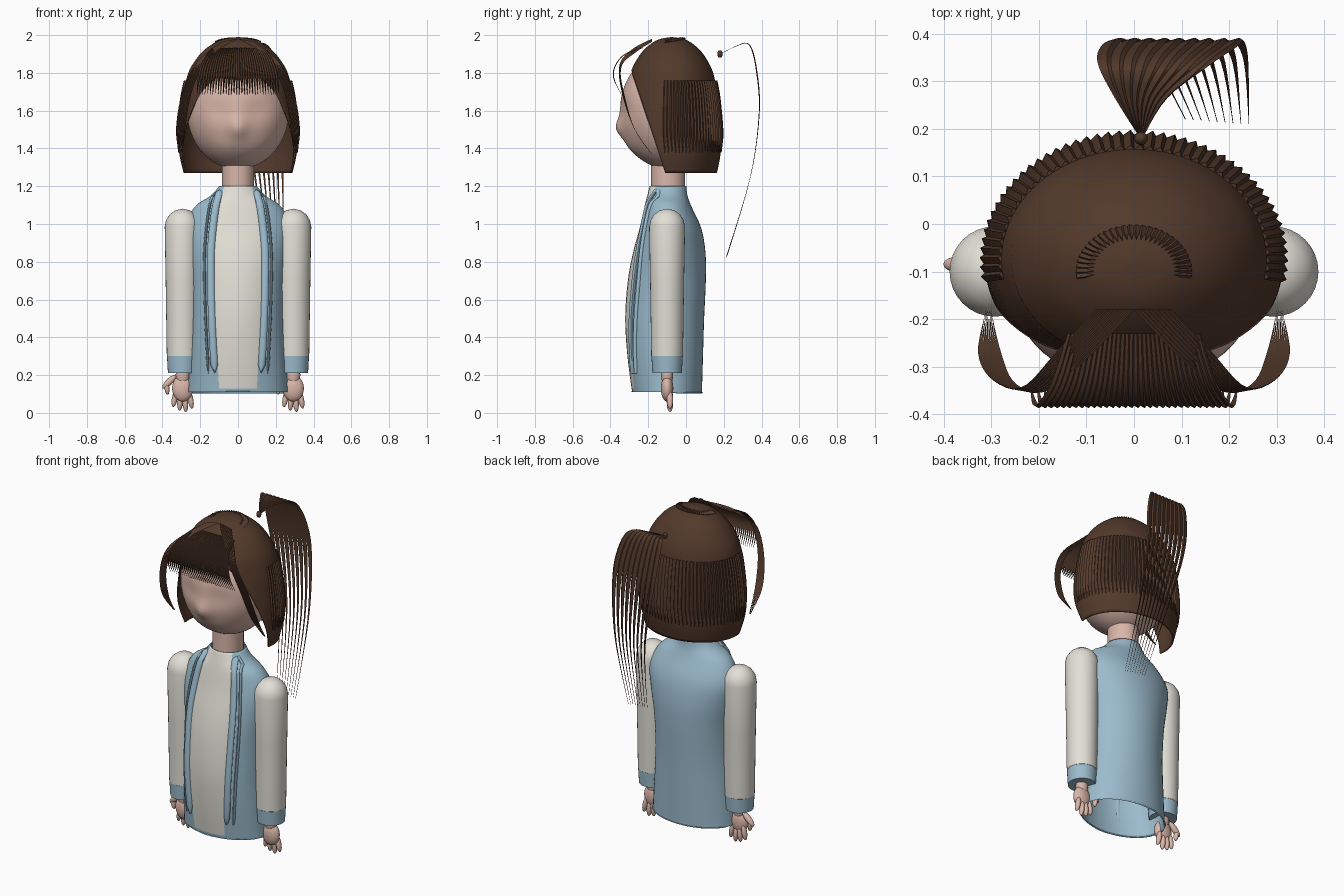
import bpy, bmesh, math
from mathutils import Vector

cube = bpy.data.objects.get("Cube")
if cube:
    bpy.data.objects.remove(cube)


def material(name, rgb):
    m = bpy.data.materials.new(name)
    m.use_nodes = True
    m.diffuse_color = (*rgb, 1)
    node = next(n for n in m.node_tree.nodes if n.type == 'BSDF_PRINCIPLED')
    node.inputs["Base Color"].default_value = (*rgb, 1)
    node.inputs["Roughness"].default_value = 0.7
    return m


HAIR = material("brown hair", (0.085, 0.041, 0.024))
SKIN = material("skin", (0.70, 0.47, 0.40))
BLUE = material("light blue cloth", (0.33, 0.50, 0.61))
CREAM = material("cream cloth", (0.76, 0.74, 0.67))


def spline(pts, t):
    """Catmull-Rom point through rows of numbers, t from 0 to 1."""
    s = min(max(t, 0), 1) * (len(pts) - 1)
    i = min(int(s), len(pts) - 2)
    f = s - i
    a, b, c, d = (pts[min(max(i + k, 0), len(pts) - 1)] for k in (-1, 0, 1, 2))
    return [0.5 * (2 * q + (r - p) * f + (2 * p - 5 * q + 4 * r - s4) * f ** 2
                   + (3 * q - p - 3 * r + s4) * f ** 3) for p, q, r, s4 in zip(a, b, c, d)]


def finish(name, bm, mats, angle=40):
    bmesh.ops.remove_doubles(bm, verts=bm.verts, dist=0.0002)
    bmesh.ops.recalc_face_normals(bm, faces=bm.faces)
    mesh = bpy.data.meshes.new(name)
    bm.to_mesh(mesh)
    bm.free()
    ob = bpy.data.objects.new(name, mesh)
    bpy.context.collection.objects.link(ob)
    for m in mats:
        mesh.materials.append(m)
    bpy.ops.object.select_all(action='DESELECT')
    ob.select_set(True)
    bpy.context.view_layer.objects.active = ob
    bpy.ops.object.shade_smooth_by_angle(angle=math.radians(angle))
    return ob


def loft(name, rings, mats, rule=lambda row, col: 0, closed=True):
    bm = bmesh.new()
    rows = [[bm.verts.new(p) for p in ring] for ring in rings]
    n = len(rings[0])
    for r in range(len(rows) - 1):
        for c in range(n if closed else n - 1):
            d = (c + 1) % n
            f = bm.faces.new((rows[r][c], rows[r][d], rows[r + 1][d], rows[r + 1][c]))
            f.material_index = rule(r, c)
    return finish(name, bm, mats)


def thicken(ob, amount, offset=0):
    mod = ob.modifiers.new("thickness", 'SOLIDIFY')
    mod.thickness = amount
    mod.material_offset = mod.material_offset_rim = offset


def ellipsoid(name, loc, size, mat, tilt=0):
    bm = bmesh.new()
    bmesh.ops.create_uvsphere(bm, u_segments=20, v_segments=12, radius=1)
    ob = finish(name, bm, [mat], 60)
    ob.location, ob.scale, ob.rotation_euler = loc, size, (0, tilt, 0)
    return ob


def strands(name, f, count, taper=0.4, ridge=0.4, steps=14):
    """Ridged strands side by side over the sheet f(u, t); tips narrow."""
    bm = bmesh.new()
    middle = Vector((0, -0.075, 1.6))
    for i in range(count):
        u = (i + 0.5) / count
        rows = []
        for k in range(steps + 1):
            t = k / steps
            p = Vector(f(u, t))
            half = (Vector(f(u + 0.5 / count, t)) - Vector(f(u - 0.5 / count, t))) * 0.52
            along = Vector(f(u, min(t + 0.02, 1))) - Vector(f(u, max(t - 0.02, 0)))
            half *= max(0.08, min(1, (1 - t) / taper))
            out = half.cross(along).normalized()
            if out.dot(p - middle) < 0:
                out = -out
            lift = out * max(half.length * 2 * ridge, 0.002)
            rows.append([bm.verts.new(q) for q in (p - half, p + half * 0.4 + lift, p + half)])
        for a, b in zip(rows, rows[1:]):
            for c in range(3):
                d = (c + 1) % 3
                bm.faces.new((a[c], a[d], b[d], b[c]))
        bm.faces.new(rows[0])
        bm.faces.new(rows[-1])
    return finish(name, bm, [HAIR], 30)


def sheet(a, b):
    return lambda u, t: Vector(spline(a, t)).lerp(Vector(spline(b, t)), u)


# Head with nose and shallow eye sockets
bm = bmesh.new()
bmesh.ops.create_uvsphere(bm, u_segments=64, v_segments=48, radius=1)
for v in bm.verts:
    x, y, z = v.co.x * 0.27, v.co.y * 0.26 - 0.09, v.co.z * 0.31 + 1.6
    if y < -0.1:
        y -= 0.033 * math.exp(-(x / 0.045) ** 2 - ((z - 1.505) / 0.055) ** 2)
        y += 0.014 * math.exp(-((abs(x) - 0.1) / 0.07) ** 2 - ((z - 1.6) / 0.06) ** 2)
        y -= 0.012 * math.exp(-(x / 0.15) ** 2 - ((z - 1.4) / 0.06) ** 2)
    v.co = (x, y, z)
finish("head", bm, [SKIN], 60)


def oval(z, rx, ry, cx, cy, n=32):
    return [(cx + rx * math.cos(k * math.tau / n), cy + ry * math.sin(k * math.tau / n), z)
            for k in range(n)]


loft("neck", [oval(z, 0.085, 0.09, 0, -0.095) for z in (1.15, 1.22, 1.34)], [SKIN])

# Jacket body: height, half width, front, back, half width of the cream panel
BODY = [(1.2, 0.10, -0.192, 0.002, 0.075), (1.15, 0.145, -0.205, 0.008, 0.085),
        (1.09, 0.23, -0.22, 0.03, 0.1), (0.98, 0.28, -0.245, 0.08, 0.115),
        (0.85, 0.268, -0.28, 0.103, 0.125), (0.7, 0.248, -0.308, 0.105, 0.125),
        (0.5, 0.245, -0.322, 0.096, 0.12), (0.3, 0.255, -0.31, 0.09, 0.11),
        (0.13, 0.264, -0.288, 0.085, 0.1), (0.11, 0.265, -0.285, 0.085, 0.1)]


def body_ring(row):
    z, w, front, back, panel = row
    a = math.asin(panel / w)
    angles = [-a + a * k / 3 for k in range(6)] + \
             [a + (math.tau - 2 * a) * k / 40 for k in range(40)]
    mid, depth = (front + back) / 2, (back - front) / 2
    return [(w * math.sin(q), mid - depth * math.cos(q), z) for q in angles]


STEPS = 36
jacket = loft("jacket", [body_ring(spline(BODY, k / STEPS)) for k in range(STEPS + 1)],
              [CREAM, BLUE], lambda r, c: 0 if c < 6 and r < STEPS - 4 else 1)
thicken(jacket, 0.006, 1)


# Jacket front edges: a flat band and a thin outer seam on each side
def band(name, side, offset, half, depth):
    rings = []
    for k in range(31):
        z, w, front, back, panel = spline(BODY, 0.05 + 0.78 * k / 30)
        x = min(panel + offset, w * 0.9)
        y = (front + back) / 2 - (back - front) / 2 * math.sqrt(1 - (x / w) ** 2)
        grow = half if 0 < k < 30 else 0.001
        rings.append([(side * (x + grow * math.cos(q * math.tau / 10)),
                       y - depth * 0.4 + depth * math.sin(q * math.tau / 10), z)
                      for q in range(10)])
    loft(name, rings, [BLUE])


for side, word in ((1, "left"), (-1, "right")):
    band(word + "_front_band", side, 0.018, 0.02, 0.013)
    band(word + "_front_seam", side, 0.052, 0.007, 0.011)

# Sleeves with cuffs, and hands
SLEEVE = [(0.215, 0), (0.212, 0.078), (0.3, 0.083), (0.301, 0.084), (0.7, 0.09), (0.985, 0.095),
          (1.02, 0.088), (1.05, 0.069), (1.072, 0.04), (1.081, 0)]
for side, word in ((1, "left"), (-1, "right")):
    cx = side * 0.293
    loft(word + "_sleeve", [oval(z, r, r, cx, -0.1) for z, r in SLEEVE], [CREAM, BLUE],
         lambda r, c: 1 if r < 2 else 0)
    ellipsoid(word + "_wrist", (cx, -0.1, 0.2), (0.037, 0.032, 0.06), SKIN)
    ellipsoid(word + "_palm", (cx, -0.1, 0.13), (0.056, 0.033, 0.07), SKIN)
    for i, tip in enumerate((0.03, 0.012, 0.005, 0.022)):
        ellipsoid(f"{word}_finger_{i + 1}", (cx - 0.042 + 0.028 * i, -0.085, tip + 0.047),
                  (0.015, 0.017, 0.047), SKIN, 0.12 * (1.5 - i))
    ellipsoid(word + "_thumb", (cx - 0.07, -0.085, 0.165), (0.018, 0.018, 0.05), SKIN, 0.8)
    ellipsoid(word + "_thumb_tip", (cx - 0.083, -0.085, 0.13), (0.013, 0.016, 0.034), SKIN, -0.1)

# Hair cap: height and radius, open over the face
CAP = [(1.99, 0), (1.978, 0.08), (1.95, 0.14), (1.9, 0.2), (1.82, 0.255), (1.74, 0.28),
       (1.65, 0.297), (1.5, 0.312), (1.38, 0.312), (1.27, 0.288)]


def cap_point(z, r, angle, grow=0):
    return ((r + grow) * math.sin(angle), -0.075 + (r * 0.83 + grow) * math.cos(angle), z)


def cap_ring(z, r):
    edge = -0.27 - (z - 1.75) / 3
    reach = math.acos(min(1, max(-1, (edge + 0.075) / max(r * 0.83, 0.01))))
    return [cap_point(z, r, reach * (k / 32 - 1)) for k in range(65)]


cap = loft("hair_cap", [cap_ring(*spline(CAP, k / 40)) for k in range(41)], [HAIR], closed=False)
thicken(cap, 0.008)


# Ridged strands round the sides and back
def back_sheet(u, t):
    z, r = spline(CAP, 0.53 + 0.36 * t)
    return cap_point(z, r, 3.5 * (u - 0.5), 0.003)


strands("back_hair_strands", back_sheet, 48, 0.25, 0.45)


# Small arch of strands on the crown
def crown_sheet(u, t):
    q, r = math.pi * (u * 1.1 - 0.05), 0.12 - 0.035 * t
    x, y = r * math.cos(q), -0.1 + 0.8 * r * math.sin(q)
    return (x, y, 1.993 - 2.1 * (x * x + ((y + 0.075) / 0.83) ** 2))


strands("crown_strands", crown_sheet, 30, 0.5, 0.5, 4)

# Fringe
fringe = [(0.14, -0.23, 1.93), (0.17, -0.325, 1.895), (0.2, -0.375, 1.83),
          (0.215, -0.378, 1.765), (0.225, -0.34, 1.685)]
strands("fringe", sheet([(-x, y, z) for x, y, z in fringe], fringe), 32, 0.3)

# Swept locks framing the face
inner = [(0, -0.18, 1.98), (0.1, -0.285, 1.925), (0.185, -0.352, 1.84), (0.25, -0.335, 1.68),
         (0.28, -0.27, 1.5), (0.3, -0.18, 1.37)]
outer = [(0.08, -0.18, 1.965), (0.16, -0.265, 1.91), (0.235, -0.343, 1.83), (0.3, -0.325, 1.68),
         (0.328, -0.27, 1.5), (0.312, -0.18, 1.37)]
for side, word in ((1, "left"), (-1, "right")):
    a, b = ([(side * x, y, z) for x, y, z in path] for path in (inner, outer))
    strands(word + "_face_lock", sheet(a, b), 8, 0.15, 0.2, 24)

# Ponytail
near = [(0.01, 0.185, 1.9), (-0.04, 0.265, 1.94), (-0.075, 0.335, 1.945), (-0.07, 0.372, 1.8),
        (-0.04, 0.385, 1.58), (0.03, 0.34, 1.25), (0.1, 0.22, 0.84)]
far = [(0.02, 0.185, 1.9), (0.07, 0.265, 1.94), (0.16, 0.335, 1.945), (0.215, 0.372, 1.8),
       (0.235, 0.385, 1.58), (0.248, 0.34, 1.25), (0.25, 0.21, 0.82)]
strands("ponytail", sheet(near, far), 9, 0.45, 0.2, 30)
ellipsoid("ponytail_root", (0.015, 0.18, 1.9), (0.014, 0.014, 0.02), HAIR)
